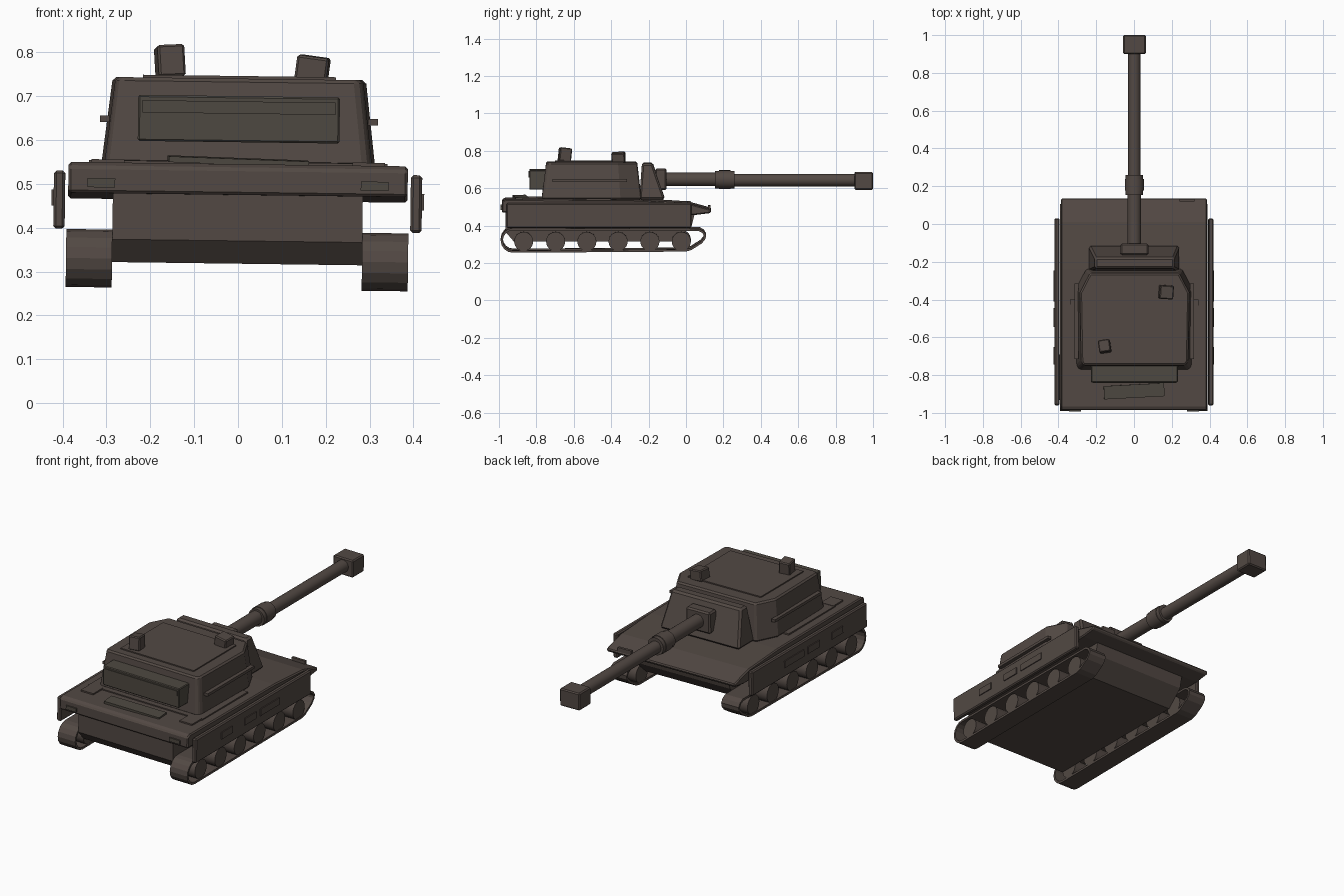
import bpy, bmesh, math
from mathutils import Matrix, Vector

if "Cube" in bpy.data.objects:
    bpy.data.objects.remove(bpy.data.objects["Cube"])


def material(name, rgb):
    m = bpy.data.materials.new(name)
    m.diffuse_color = (*rgb, 1)
    m.use_nodes = True
    m.node_tree.nodes["Principled BSDF"].inputs["Base Color"].default_value = m.diffuse_color
    return m


BROWN = material("dark_brown", (0.085, 0.066, 0.057))
OLIVE = material("dark_olive_brown", (0.076, 0.066, 0.053))
# the whole model leans slightly to its right
LEAN = Matrix.Translation((0, 0, 0.5)) @ Matrix.Rotation(math.radians(0.75), 4, 'Y') @ Matrix.Translation((0, 0, -0.5))


def finish(name, bm, mat=BROWN, bevel=0, smooth=False, solid=0):
    bmesh.ops.recalc_face_normals(bm, faces=bm.faces)
    bm.transform(LEAN)
    me = bpy.data.meshes.new(name)
    bm.to_mesh(me)
    bm.free()
    me.materials.append(mat)
    o = bpy.data.objects.new(name, me)
    bpy.context.collection.objects.link(o)
    if solid:
        s = o.modifiers.new("thickness", 'SOLIDIFY')
        s.thickness, s.offset = solid, -1
    if bevel:
        b = o.modifiers.new("bevel", 'BEVEL')
        b.width, b.segments, b.limit_method = bevel, 1, 'ANGLE'
    if smooth:
        bpy.ops.object.select_all(action='DESELECT')
        o.select_set(True)
        bpy.context.view_layer.objects.active = o
        bpy.ops.object.shade_smooth_by_angle(angle=math.radians(35))
    return o


def box(name, x, y, z, mat=BROWN, bevel=0, rot=(0, 0, 0)):
    bm = bmesh.new()
    bmesh.ops.create_cube(bm, size=1)
    c = Vector([(a + b) / 2 for a, b in (x, y, z)])
    m = Matrix.Translation(c)
    for ang, ax in zip(rot, 'XYZ'):
        m = m @ Matrix.Rotation(math.radians(ang), 4, ax)
    bm.transform(m @ Matrix.Diagonal((x[1] - x[0], y[1] - y[0], z[1] - z[0], 1)))
    return finish(name, bm, mat, bevel)


def loft(name, ring_a, ring_b, mat=BROWN, bevel=0, caps=True, **kw):
    """Skin two matching closed rings of points."""
    bm = bmesh.new()
    a = [bm.verts.new(p) for p in ring_a]
    b = [bm.verts.new(p) for p in ring_b]
    n = len(a)
    for i in range(n):
        j = (i + 1) % n
        bm.faces.new((a[i], a[j], b[j], b[i]))
    if caps:
        bm.faces.new(a)
        bm.faces.new(b)
    return finish(name, bm, mat, bevel, **kw)


def profile(name, yz, half, **kw):
    """Extrude a side profile across x."""
    return loft(name, [(-half, y, z) for y, z in yz], [(half, y, z) for y, z in yz], **kw)


def cylinder(name, centre, r, length, axis, sides=24):
    bm = bmesh.new()
    bmesh.ops.create_cone(bm, cap_ends=True, segments=sides, radius1=r, radius2=r, depth=length)
    rot = Matrix.Rotation(math.pi / 2, 4, 'Y' if axis == 'X' else 'X')
    bm.transform(Matrix.Translation(centre) @ rot)
    return finish(name, bm, smooth=True)


# hull
profile("lower_hull", [(-0.965, 0.48), (-0.965, 0.37), (-0.92, 0.318), (-0.06, 0.318),
                       (0.03, 0.40), (0.05, 0.48)], 0.285)
profile("deck", [(-0.985, 0.475), (-0.985, 0.535), (-0.965, 0.545), (-0.24, 0.541),
                 (0.01, 0.525), (0.137, 0.49), (0.13, 0.472), (0.05, 0.462)], 0.387, bevel=0.006)
box("turret_base_plate", (-0.34, 0.34), (-0.80, -0.40), (0.54, 0.55))

# running gear and side skirts
for side, s in (("left", -1), ("right", 1)):
    loop = [(-0.925 + 0.066 * math.cos(a), 0.326 + 0.066 * math.sin(a))
            for a in [math.radians(90 + 180 * i / 8) for i in range(9)]]
    loop += [(0.0, 0.266), (0.03, 0.275), (0.085, 0.31), (0.105, 0.335),
             (0.107, 0.355), (0.095, 0.375), (0.07, 0.388)]
    loft(side + "_track", [(s * 0.285, y, z) for y, z in loop],
         [(s * 0.39, y, z) for y, z in loop], caps=False, solid=0.012)
    for i, y in enumerate((-0.868, -0.697, -0.53, -0.363, -0.193, -0.025)):
        cylinder(f"{side}_wheel_{i + 1}", (s * 0.336, y, 0.32), 0.051, 0.1, 'X')
    box(side + "_skirt", sorted((s * 0.394, s * 0.42)), (-0.96, 0.03), (0.393, 0.525), bevel=0.006)
    for i, (y0, y1) in enumerate(((-0.745, -0.65), (-0.545, -0.445), (-0.41, -0.245))):
        box(f"{side}_skirt_panel_{i + 1}", sorted((s * 0.418, s * 0.425)), (y0, y1), (0.445, 0.482))
    # deck fittings and lamps
    box(side + "_deck_panel", sorted((s * 0.26, s * 0.335)), (-0.875, -0.79), (0.54, 0.552))
    box(side + "_rear_lamp", sorted((s * 0.28, s * 0.343)), (-0.992, -0.98), (0.488, 0.509), OLIVE)
    box(side + "_turret_rail", sorted((s * 0.295, s * 0.317)), (-0.715, -0.315), (0.637, 0.652))

box("front_lamp", (0.24, 0.32), (0.118, 0.132), (0.48, 0.512))
box("engine_grille", (-0.16, 0.16), (-0.92, -0.85), (0.545, 0.558), OLIVE, rot=(2, 1.5, 3))

# turret shell, narrowing toward the roof
half = [(0.29, -0.772), (0.305, -0.75), (0.312, -0.35), (0.255, -0.238)]
plan = half + [(-x, y) for x, y in reversed(half)]
loft("turret", [(x, y, 0.543) for x, y in plan],
     [(x * 0.925, -0.5 + (y + 0.5) * 0.91, 0.74) for x, y in plan], bevel=0.008)
box("roof_plate", (-0.22, 0.22), (-0.70, -0.335), (0.735, 0.746))
box("left_sight", (-0.19, -0.128), (-0.68, -0.615), (0.74, 0.813), bevel=0.005, rot=(-6, -4, 8))
box("right_sight", (0.13, 0.203), (-0.397, -0.325), (0.735, 0.793), bevel=0.005, rot=(2, 7, -4))

# storage box at the turret rear
box("rear_bin", (-0.23, 0.23), (-0.838, -0.74), (0.595, 0.70), OLIVE, bevel=0.004)
box("rear_bin_slot", (-0.22, 0.22), (-0.842, -0.835), (0.66, 0.688), OLIVE)

# gun shield and gun
loft("gun_shield",
     [(-0.24, -0.25, 0.543), (0.24, -0.25, 0.543), (0.24, -0.113, 0.543), (-0.24, -0.113, 0.543)],
     [(-0.21, -0.235, 0.735), (0.21, -0.235, 0.735), (0.21, -0.178, 0.735), (-0.21, -0.178, 0.735)],
     bevel=0.01)
box("gun_collar", (-0.073, 0.073), (-0.165, -0.103), (0.59, 0.705), bevel=0.008)
cylinder("barrel_base", (0, 0.03, 0.647), 0.036, 0.3, 'Y')
cylinder("barrel", (0, 0.55, 0.643), 0.033, 0.74, 'Y')
cylinder("barrel_sleeve", (0, 0.207, 0.646), 0.047, 0.105, 'Y')
cylinder("barrel_sleeve_ring", (0, 0.207, 0.646), 0.05, 0.06, 'Y')
box("muzzle", (-0.06, 0.06), (0.9, 1.0), (0.592, 0.686), bevel=0.006)
